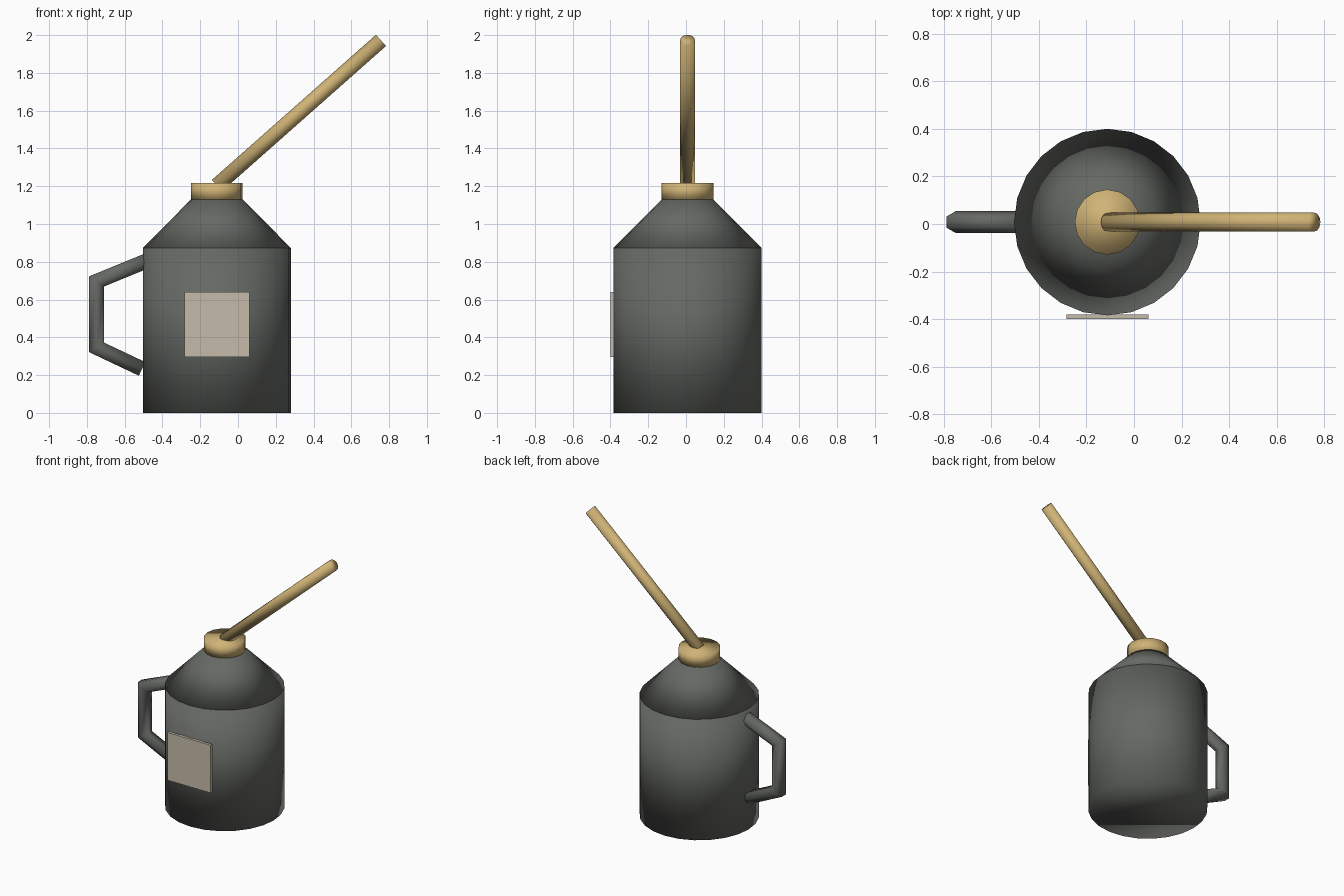
import bpy, bmesh
from mathutils import Vector, Matrix

if "Cube" in bpy.data.objects:
    bpy.data.objects.remove(bpy.data.objects["Cube"])

CX, CY = -0.112, 0.008      # axis of the can


def material(name, rgb):
    m = bpy.data.materials.new(name)
    m.diffuse_color = (*rgb, 1)
    m.use_nodes = True
    m.node_tree.nodes["Principled BSDF"].inputs["Base Color"].default_value = m.diffuse_color
    return m


dark = material("dark_metal", (0.13, 0.14, 0.125))
brass = material("brass", (0.63, 0.45, 0.18))
paper = material("paper", (0.56, 0.50, 0.40))


def finish(bm, name, mat, smooth=True):
    bmesh.ops.recalc_face_normals(bm, faces=bm.faces)
    for f in bm.faces:
        f.smooth = smooth
    me = bpy.data.meshes.new(name)
    bm.to_mesh(me)
    bm.free()
    me.materials.append(mat)
    ob = bpy.data.objects.new(name, me)
    bpy.context.collection.objects.link(ob)
    return ob


def frustum(name, start, end, r1, r2, sides, mat):
    """Closed, fully smooth cylinder or cone between two points."""
    a, b = Vector(start), Vector(end)
    rot = Vector((0, 0, 1)).rotation_difference(b - a).to_matrix().to_4x4()
    bm = bmesh.new()
    bmesh.ops.create_cone(bm, cap_ends=True, segments=sides, radius1=r1, radius2=r2,
                          depth=(b - a).length,
                          matrix=Matrix.Translation((a + b) / 2) @ rot)
    return finish(bm, name, mat)


def tube(name, path, radius, mat, sides=6):
    """Mitred tube along a path in the xz plane."""
    pts = [Vector((x, CY, z)) for x, z in path]
    dirs = [(q - p).normalized() for p, q in zip(pts, pts[1:])]
    yaxis = Vector((0, 1, 0))
    bm = bmesh.new()
    turn = Matrix.Rotation(6.283185307 / sides, 3, 'Y')
    rings = []
    for i, p in enumerate(pts):
        d0, d1 = dirs[max(i - 1, 0)], dirs[min(i, len(dirs) - 1)]
        n = (d0 + d1).normalized().cross(yaxis)
        n /= n.dot(d0.cross(yaxis))
        ring, v = [], Vector((0, 0, 1))
        for k in range(sides):
            ca = Matrix.Rotation(6.283185307 * k / sides, 2) @ Vector((1, 0))
            ring.append(bm.verts.new(p + radius * (ca.x * yaxis + ca.y * n)))
        rings.append(ring)
    for r0, r1 in zip(rings, rings[1:]):
        for k in range(sides):
            j = (k + 1) % sides
            bm.faces.new((r0[k], r0[j], r1[j], r1[k]))
    bm.faces.new(rings[0])
    bm.faces.new(rings[-1])
    return finish(bm, name, mat)


# Can body, shoulder and collar
frustum("body", (CX, CY, 0), (CX, CY, 0.873), 0.392, 0.392, 24, dark)
frustum("shoulder", (CX, CY, 0.873), (CX, CY, 1.13), 0.392, 0.137, 24, dark)
frustum("collar", (CX, CY, 1.128), (CX, CY, 1.218), 0.137, 0.137, 16, brass)

# Slanted spout
frustum("spout", (CX, CY, 1.203), (0.757, CY, 1.972), 0.04, 0.04, 12, brass)

# Side handle
tube("handle", [(-0.48, 0.806), (-0.749, 0.696), (-0.749, 0.347), (-0.508, 0.233)], 0.046, dark)

# Front label plate
bm = bmesh.new()
bmesh.ops.create_cube(bm, size=1, matrix=Matrix.Translation((CX, -0.39, 0.468))
                      @ Matrix.Diagonal((0.345, 0.02, 0.345, 1)))
finish(bm, "label", paper, smooth=False)
